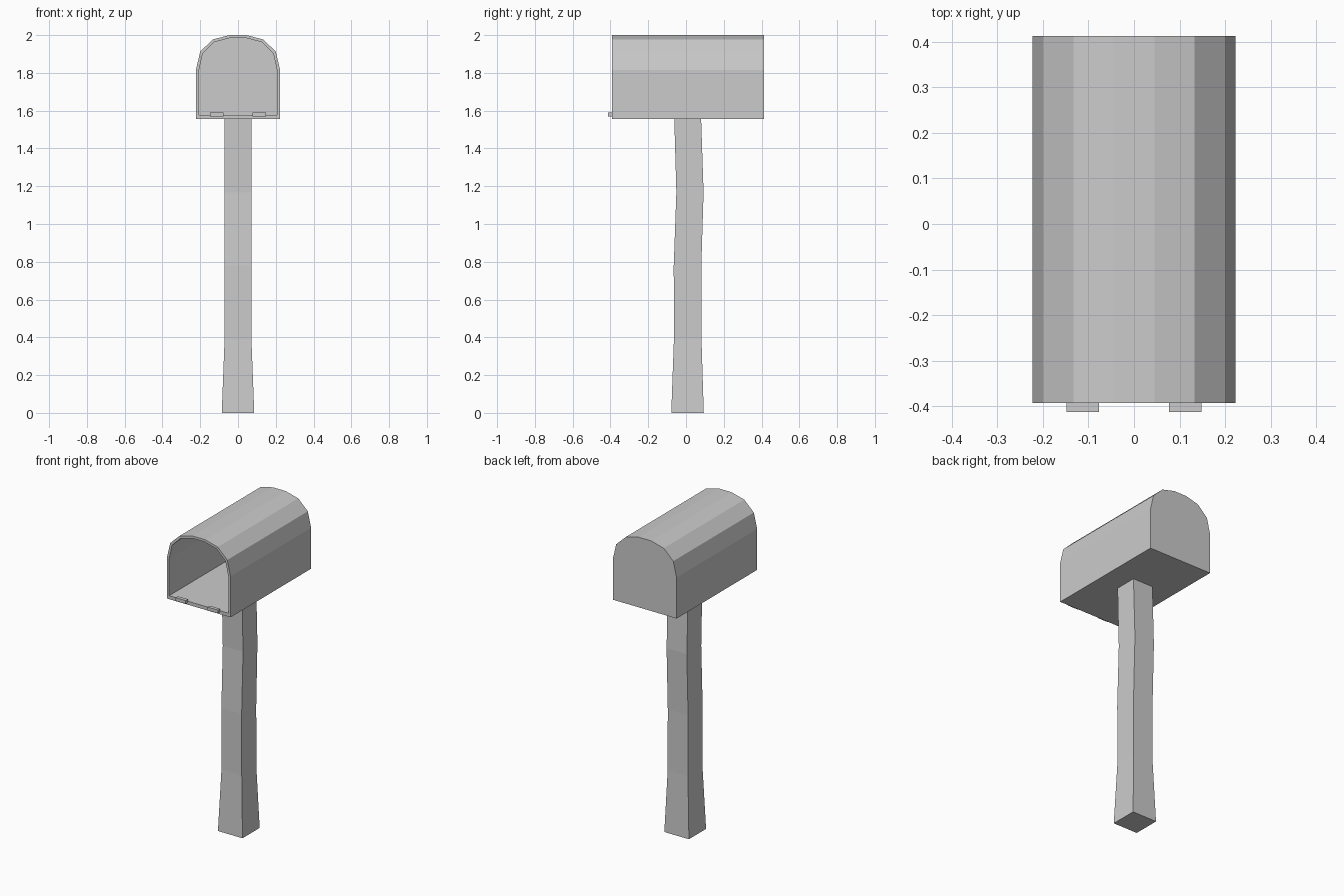
import bpy

if "Cube" in bpy.data.objects:
    bpy.data.objects.remove(bpy.data.objects["Cube"])


def make(name, verts, faces):
    mesh = bpy.data.meshes.new(name)
    mesh.from_pydata(verts, [], faces)
    mesh.update()
    obj = bpy.data.objects.new(name, mesh)
    bpy.context.collection.objects.link(obj)
    return obj


def loft(name, rings):
    # Skins successive vertex rings and caps both ends
    n = len(rings[0])
    verts = [v for ring in rings for v in ring]
    faces = [tuple(range(n))[::-1]]
    for r in range(len(rings) - 1):
        a, b = r * n, (r + 1) * n
        faces += [(a + i, a + (i + 1) % n, b + (i + 1) % n, b + i) for i in range(n)]
    faces.append(tuple(range(len(verts) - n, len(verts))))
    return make(name, verts, faces)


def arch(half, y):
    # Mirrored half profile, counter-clockwise from the front
    right = [(x, y, z) for x, z in half]
    return right + [(-x, y, z) for x, y, z in reversed(right)]


# Mailbox shell: back cap, outer skin, front lip, inner skin, inner back wall
outer = [(0.223, 1.556), (0.223, 1.815), (0.2, 1.913), (0.133, 1.977), (0.045, 2.0)]
inner = [(0.207, 1.578), (0.207, 1.812), (0.187, 1.903), (0.125, 1.963), (0.042, 1.985)]
loft("mailbox_shell", [arch(outer, 0.413), arch(outer, -0.393),
                       arch(inner, -0.393), arch(inner, 0.397)]).data.flip_normals()

# Bent wooden post: (z, centre y, half width, half depth)
sections = [(0, 0.008, 0.086, 0.086), (0.389, 0.009, 0.071, 0.073),
            (0.778, 0.008, 0.071, 0.073), (1.167, 0.021, 0.071, 0.072),
            (1.556, 0.009, 0.071, 0.071)]
loft("post", [[(sx * w, cy + sy * d, z) for sx, sy in ((-1, -1), (1, -1), (1, 1), (-1, 1))]
              for z, cy, w, d in sections])

# Door hinges on the front lip
for side, label in ((-1, "left"), (1, "right")):
    bpy.ops.mesh.primitive_cube_add(size=1, location=(side * 0.1125, -0.402, 1.579))
    hinge = bpy.context.object
    hinge.name = "hinge_" + label
    hinge.scale = (0.071, 0.022, 0.021)

# Consistent outward normals
for obj in bpy.data.objects:
    bpy.ops.object.select_all(action='DESELECT')
    obj.select_set(True)
    bpy.context.view_layer.objects.active = obj
    bpy.ops.object.mode_set(mode='EDIT')
    bpy.ops.mesh.select_all(action='SELECT')
    bpy.ops.mesh.normals_make_consistent(inside=False)
    bpy.ops.object.mode_set(mode='OBJECT')
